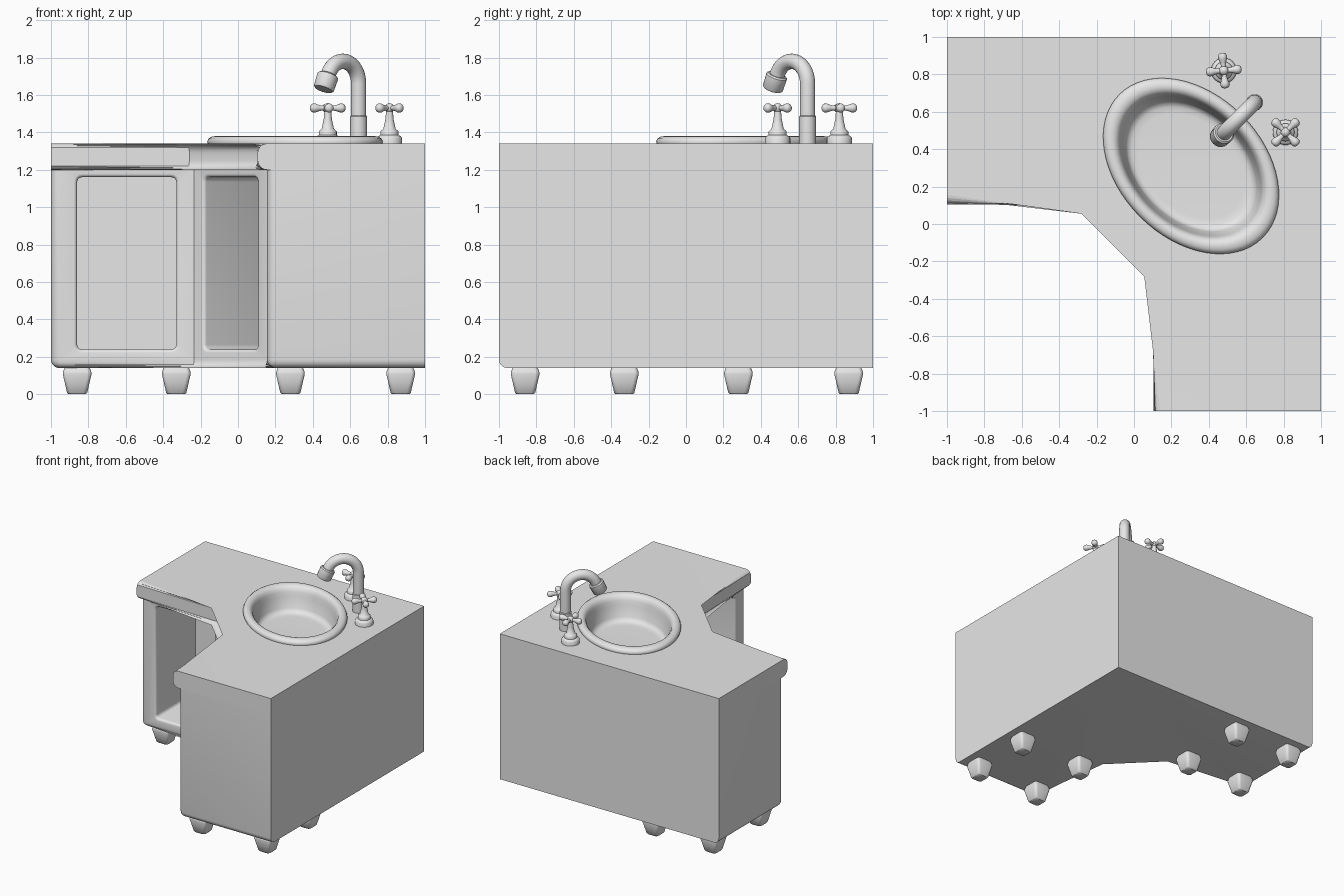
import bpy, bmesh, math
from mathutils import Vector, Matrix

if "Cube" in bpy.data.objects:
    bpy.data.objects.remove(bpy.data.objects["Cube"], do_unlink=True)

grey = bpy.data.materials.new("light_grey")
grey.use_nodes = True
grey.diffuse_color = (0.8, 0.8, 0.8, 1)
grey.node_tree.nodes["Principled BSDF"].inputs["Base Color"].default_value = (0.8, 0.8, 0.8, 1)


def finish(name, bm):
    bmesh.ops.recalc_face_normals(bm, faces=bm.faces)
    mesh = bpy.data.meshes.new(name)
    bm.to_mesh(mesh)
    bm.free()
    mesh.materials.append(grey)
    obj = bpy.data.objects.new(name, mesh)
    bpy.context.collection.objects.link(obj)
    return obj


def activate(obj):
    bpy.ops.object.select_all(action='DESELECT')
    obj.select_set(True)
    bpy.context.view_layer.objects.active = obj


def smooth(obj, angle=40):
    activate(obj)
    bpy.ops.object.shade_smooth_by_angle(angle=math.radians(angle))


def add_loft(bm, rings):
    """Skin a list of equal rings and cap both ends."""
    loops = [[bm.verts.new(p) for p in ring] for ring in rings]
    n = len(loops[0])
    for a, b in zip(loops, loops[1:]):
        for i in range(n):
            bm.faces.new((a[i], a[(i + 1) % n], b[(i + 1) % n], b[i]))
    bm.faces.new(loops[0])
    bm.faces.new(loops[-1])


def loft(name, rings):
    bm = bmesh.new()
    add_loft(bm, rings)
    return finish(name, bm)


def circle(center, r, u, v, n=20):
    return [center + u * (r * math.cos(2 * math.pi * i / n)) + v * (r * math.sin(2 * math.pi * i / n))
            for i in range(n)]


def rounded_rect(hw, hh, r, seg=4):
    pts = []
    for q, (sx, sy) in enumerate(((1, 1), (-1, 1), (-1, -1), (1, -1))):
        for k in range(seg + 1):
            a = (q + k / seg) * math.pi / 2
            pts.append((sx * (hw - r) + r * math.cos(a), sy * (hh - r) + r * math.sin(a)))
    return pts


def tube(pts, radii, n=20):
    """Rings along a straight or planar path."""
    side = Vector((1, -1, 0)).normalized()
    rings = []
    for i, p in enumerate(pts):
        t = (pts[min(i + 1, len(pts) - 1)] - pts[max(i - 1, 0)]).normalized()
        rings.append(circle(p, radii[i], side, t.cross(side), n))
    return rings


def lathe(profile, x, y, n=24, a=1, b=1):
    """Upright rings; a and b stretch along the two diagonals."""
    u, v = Vector((1, -1, 0)).normalized() * a, Vector((1, 1, 0)).normalized() * b
    return [circle(Vector((x, y, z)), r, u, v, n) for r, z in profile]


def prism(front, diag, z0, z1, radius, rounded):
    """Corner-shaped slab with chosen edges rounded."""
    k = diag - front
    plan = [(-1, 1), (-1, front), (k, front), (front, k), (front, -1), (1, -1), (1, 1)]
    bm = bmesh.new()
    add_loft(bm, [[Vector((x, y, z)) for x, y in plan] for z in (z0, z1)])
    edges = [e for e in bm.edges if rounded(e.verts[0].co, e.verts[1].co)]
    bmesh.ops.bevel(bm, geom=edges, offset=radius, segments=5, profile=0.5, affect='EDGES')
    return bm


def cut(obj, cutter):
    activate(obj)
    mod = obj.modifiers.new("cut", 'BOOLEAN')
    mod.operation, mod.solver, mod.object = 'DIFFERENCE', 'EXACT', cutter
    bpy.ops.object.modifier_apply(modifier=mod.name)
    bpy.data.objects.remove(cutter, do_unlink=True)


# Cabinet body: rounded along the bottom and at the two free front corners
FRONT, BASE, UNDER, TOP = 0.155, 0.14, 1.2, 1.34


def body_edge(p, q):
    if abs(p.z - q.z) < 0.01:
        return p.z < 0.5 and not any(p[i] > 0.99 and q[i] > 0.99 for i in (0, 1))
    return abs(min(p.x, p.y) + 1) < 0.01 and abs(max(p.x, p.y) - FRONT) < 0.01


body = finish("cabinet_body", prism(FRONT, -0.08, BASE, UNDER, 0.045, body_edge))


# Countertop with a rounded nosing along the inner side
def nosing_edge(p, q):
    inner = all(min(c.x, c.y) < 0.5 and max(c.x, c.y) < 0.2 for c in (p, q))
    return abs(p.z - q.z) < 0.01 and inner


counter = finish("countertop", prism(0.105, -0.155, UNDER, TOP, 0.05, nosing_edge))


# Open niches with softened rims
def niche_cutter(cx, cy, dx, dy, half_w, depth):
    d = Vector((dx, dy, 0)).normalized()
    w, up, r = Vector((-d.y, d.x, 0)), Vector((0, 0, 1)), 0.02
    steps = [(r, -0.03)]
    for i in range(5):
        t = i / 4 * math.pi / 2
        steps.append((r * (1 - math.sin(t)), r * (1 - math.cos(t)) - 0.0005))
    steps.append((0, depth))
    c = Vector((cx, cy, 0.7))
    return loft("niche_cutter", [[c + w * x + up * z + d * s
                                  for x, z in rounded_rect(half_w + o, 0.46 + o, 0.025 + o)]
                                 for o, s in steps])


cut(body, niche_cutter(-0.595, FRONT, 0, 1, 0.265, 0.52))
cut(body, niche_cutter(FRONT, -0.595, 1, 0, 0.265, 0.52))
cut(body, niche_cutter(-0.04, -0.04, 1, 1, 0.2, 0.5))

# Oval basin let into the countertop
SX, SY, LONG, SHORT = 0.305, 0.31, 0.542, 0.385
for part in (body, counter):
    cut(part, loft("basin_cutter", lathe([(0.82, 1.168), (0.82, 1.5)], SX, SY, 64, LONG, SHORT)))
    smooth(part)

basin_profile = [(0.62, 1.172), (0.72, 1.176), (0.8, 1.25), (0.815, 1.335), (0.99, 1.335),
                 (1, 1.35), (0.985, 1.366), (0.95, 1.377), (0.9, 1.38), (0.86, 1.375),
                 (0.825, 1.36), (0.805, 1.335), (0.79, 1.3), (0.745, 1.215), (0.72, 1.192),
                 (0.67, 1.182), (0.6, 1.18)]
smooth(loft("sink_basin", lathe(basin_profile, SX, SY, 64, LONG, SHORT)), 50)

# Faucet: riser, swan neck and nozzle, pointing at the basin
toward = Vector((-1, -1, 0)).normalized()
foot = Vector((0.645, 0.65, 0))
smooth(loft("faucet_riser", lathe([(0.045, TOP - 0.01), (0.045, 1.485), (0.04, 1.49)], foot.x, foot.y)))
bend, z_bend = 0.12, 1.66
neck = [foot + Vector((0, 0, 1.48))]
for i in range(17):
    a = math.radians(10 * i)
    neck.append(foot + toward * (bend * (1 - math.cos(a))) + Vector((0, 0, z_bend + bend * math.sin(a))))
smooth(loft("faucet_neck", tube(neck, [0.041] * len(neck))))
aim = (neck[-1] - neck[-2]).normalized()
nozzle = [neck[-1] + aim * s for s in (-0.008, 0, 0.07, 0.078)]
smooth(loft("faucet_nozzle", tube(nozzle, [0.05, 0.058, 0.056, 0.05])))

# Taps: stepped stem with a four-armed cross
stem = [(0.068, TOP - 0.01), (0.068, 1.37), (0.06, 1.38), (0.048, 1.385), (0.048, 1.405),
        (0.04, 1.413), (0.033, 1.418), (0.022, 1.47), (0.018, 1.515)]
for name, x, y, turn in (("back_tap", 0.48, 0.82, 5), ("side_tap", 0.81, 0.49, 45)):
    bm = bmesh.new()
    add_loft(bm, lathe(stem, x, y))
    hub = Vector((x, y, 1.53))
    bmesh.ops.create_uvsphere(bm, u_segments=16, v_segments=10, radius=0.026,
                              matrix=Matrix.Translation(hub))
    for k in range(4):
        a = math.radians(turn + 90 * k)
        d = Vector((math.cos(a), math.sin(a), 0))
        side = Vector((-d.y, d.x, 0))
        arm = [(0, 0.014), (0.03, 0.013), (0.05, 0.018), (0.066, 0.024), (0.08, 0.024),
               (0.09, 0.018), (0.095, 0.007)]
        add_loft(bm, [circle(hub + d * s, r, side, Vector((0, 0, 1)), 14) for s, r in arm])
    smooth(finish(name, bm), 50)

# Tapered feet, mirrored across the corner diagonal
foot_profile = [(0.046, 0), (0.054, 0.008), (0.066, 0.06), (0.077, 0.108), (0.075, 0.122), (0.066, 0.145)]
for i, (fx, fy) in enumerate(((0.87, -0.33), (0.87, -0.86), (0.28, -0.86), (0.28, -0.33))):
    for side, (x, y) in (("right_arm", (fx, fy)), ("left_arm", (fy, fx))):
        rings = [[Vector((x + px, y + py, z)) for px, py in rounded_rect(h, h, 0.022)]
                 for h, z in foot_profile]
        smooth(loft(f"{side}_foot_{i + 1}", rings))
